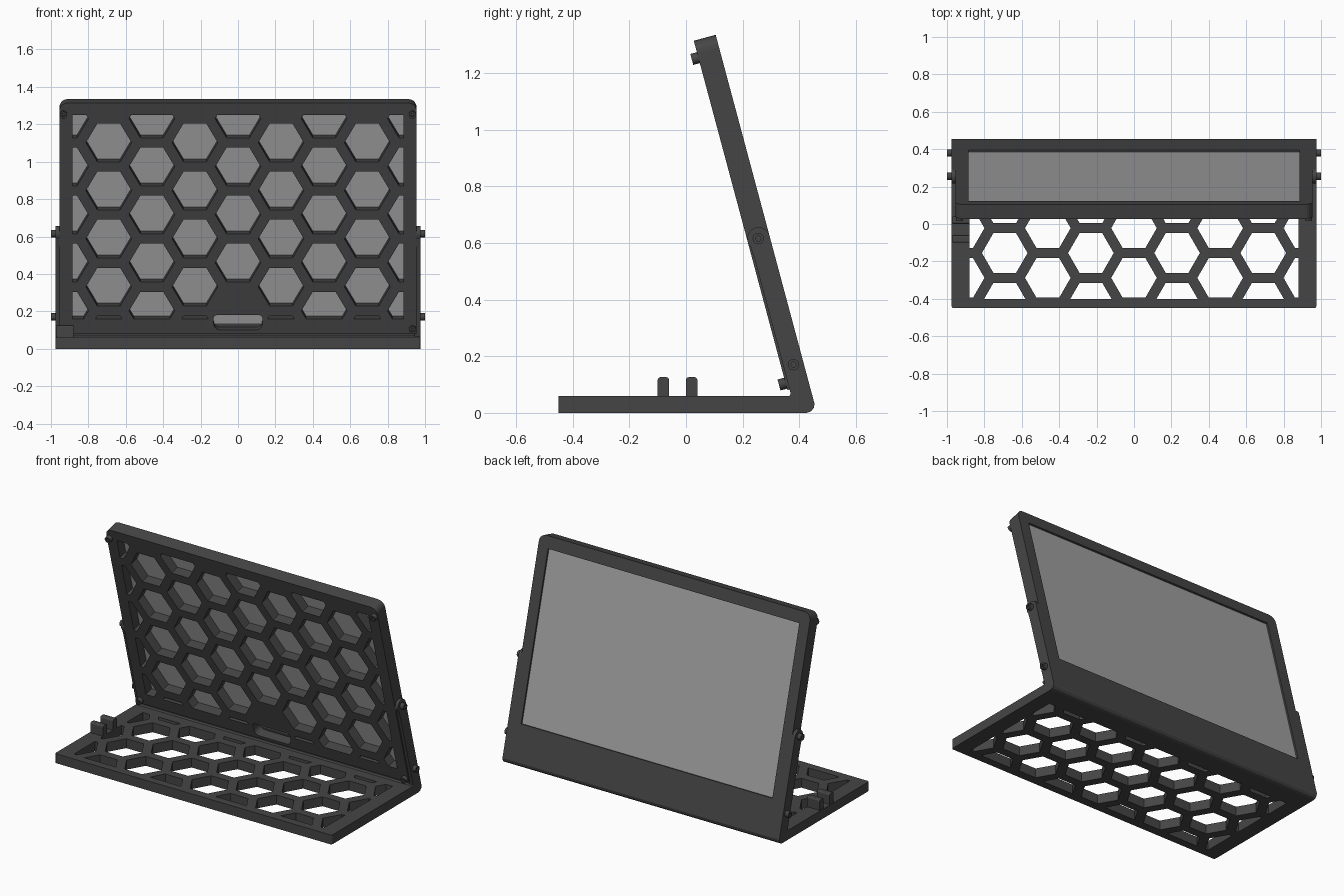
import bpy, bmesh, math
from mathutils import Matrix, Vector

if "Cube" in bpy.data.objects:
    bpy.data.objects.remove(bpy.data.objects["Cube"])

TILT = math.radians(15)
PIVOT_Y = 0.4625          # where the tilted back face meets the ground
PITCH, HEX_R = 0.266, 0.122
COL = PITCH * math.sqrt(3) / 2


def material(name, v):
    m = bpy.data.materials.new(name)
    m.diffuse_color = (v, v, v, 1)
    m.use_nodes = True
    m.node_tree.nodes["Principled BSDF"].inputs["Base Color"].default_value = m.diffuse_color
    return m


DARK = material("dark_plastic", 0.06)
GRAY = material("gray_screen", 0.36)

# Local plane matrices: panel plane (x, height, toward front) and side plane (y, z, x)
PANEL = Matrix.Translation((0, PIVOT_Y, 0)) @ Matrix.Rotation(math.pi / 2 + TILT, 4, 'X')
SIDE = Matrix(((0, 0, 1, 0), (1, 0, 0, 0), (0, 1, 0, 0), (0, 0, 0, 1)))
FLAT = Matrix.Identity(4)


def plate(name, outer, holes, w0, w1, mat4, mat=DARK):
    """Extrude an outline with holes between two depths of a plane."""
    cu = bpy.data.curves.new(name, 'CURVE')
    cu.dimensions, cu.fill_mode, cu.extrude = '2D', 'BOTH', abs(w1 - w0) / 2
    for loop in [outer] + holes:
        sp = cu.splines.new('POLY')
        sp.points.add(len(loop) - 1)
        for p, (u, v) in zip(sp.points, loop):
            p.co = (u, v, 0, 1)
        sp.use_cyclic_u = True
    tmp = bpy.data.objects.new(name + "_curve", cu)
    bpy.context.collection.objects.link(tmp)
    bpy.context.view_layer.update()
    me = bpy.data.meshes.new_from_object(
        tmp.evaluated_get(bpy.context.evaluated_depsgraph_get()))
    bpy.data.objects.remove(tmp)
    me.transform(mat4 @ Matrix.Translation((0, 0, (w0 + w1) / 2)))
    bm = bmesh.new()
    bm.from_mesh(me)
    bmesh.ops.remove_doubles(bm, verts=bm.verts, dist=1e-5)
    bmesh.ops.recalc_face_normals(bm, faces=bm.faces)
    for f in bm.faces:
        f.smooth = False
        f.material_index = 0
    bm.to_mesh(me)
    bm.free()
    me.materials.clear()
    me.materials.append(mat)
    ob = bpy.data.objects.new(name, me)
    bpy.context.collection.objects.link(ob)
    return ob


def ngon(u, v, r, n):
    return [(u + r * math.cos(2 * math.pi * i / n), v + r * math.sin(2 * math.pi * i / n))
            for i in range(n)]


def rect(u0, u1, v0, v1, low=0.0, high=0.0):
    """Rectangle with separate corner radii for the lower and upper corners."""
    pts = []
    for cu, cv, r, a0 in ((u1, v1, high, 0), (u0, v1, high, 90), (u0, v0, low, 180), (u1, v0, low, 270)):
        if r == 0:
            pts.append((cu, cv))
            continue
        ou = cu - r if cu == u1 else cu + r
        ov = cv - r if cv == v1 else cv + r
        for k in range(6):
            a = math.radians(a0 + 18 * k)
            pts.append((ou + r * math.cos(a), ov + r * math.sin(a)))
    return pts


def clip(poly, axis, limit, sign):
    """Keep the part of a convex polygon on one side of an axis-aligned line."""
    out = []
    for a, b in zip(poly, poly[1:] + poly[:1]):
        da, db = sign * (limit - a[axis]), sign * (limit - b[axis])
        if da >= 0:
            out.append(a)
        if da * db < 0:
            out.append(tuple(Vector(a).lerp(Vector(b), da / (da - db))))
    return out


def honeycomb(v_even, u_lim, v0, v1, skip=lambda u, v: False):
    """Hexagon holes in staggered columns, trimmed to a rectangle."""
    holes = []
    for c in range(-4, 5):
        for r in range(-5, 6):
            u, v = c * COL, v_even + (r + 0.5 * (c % 2)) * PITCH
            if skip(u, v):
                continue
            p = ngon(u, v, HEX_R, 6)
            for axis, lim, sign in ((0, u_lim, 1), (0, -u_lim, -1), (1, v1, 1), (1, v0, -1)):
                p = clip(p, axis, lim, sign) if p else p
            if len(p) > 2 and max(q[1] for q in p) - min(q[1] for q in p) > 0.015:
                holes.append(p)
    return holes


def st(s, t):
    """Point in the side plane from height along the panel and depth behind it."""
    return (PIVOT_Y - s * math.sin(TILT) + t * math.cos(TILT),
            s * math.cos(TILT) + t * math.sin(TILT))


# Base plate with honeycomb
plate("base_plate", rect(-0.975, 0.975, -0.45, 0.37, low=0.012),
      honeycomb(-0.288, 0.88, -0.40, 0.30), 0, 0.06, FLAT)

# Rounded hinge block at the rear of the base
plate("hinge_block", [(0.365, 0), (0.425, 0), (0.441, 0.005), (0.451, 0.017), (0.454, 0.032),
                      st(0.09, 0), st(0.09, -0.07), (0.365, 0.06)], [], -0.975, 0.975, SIDE)

# Screen housing: honeycomb front shell with a finger slot
slot = rect(-0.13, 0.13, 0.125, 0.207, low=0.035, high=0.015)
plate("front_shell", rect(-0.955, 0.955, 0.105, 1.382, high=0.045),
      honeycomb(0.763, 0.885, 0.186, 1.315,
                lambda u, v: abs(u) < 0.01 and v < 0.3) + [slot], 0.02, 0.08, PANEL)

# Rear bezel around the screen, and the screen itself
plate("rear_bezel", rect(-0.955, 0.955, 0.04, 1.382, high=0.045),
      [rect(-0.885, 0.885, 0.26, 1.307)], 0, 0.02, PANEL)
plate("screen", rect(-0.90, 0.90, 0.145, 1.33), [], 0.011, 0.0205, PANEL, GRAY)


def screw(name, u, v, r, w0, w1, mat4):
    """Round screw head with a hexagonal socket facing the w1 side."""
    mid = w0 + (w1 - w0) * 0.5
    plate(name + "_shank", ngon(u, v, r, 20), [], w0, mid, mat4)
    plate(name + "_head", ngon(u, v, r, 20), [ngon(u, v, r * 0.5, 6)], mid, w1, mat4)


# Corner screws on the front of the housing
for sx in (-1, 1):
    for v in (0.13, 1.32):
        screw("corner_screw", sx * 0.933, v, 0.02, 0.075, 0.104, PANEL)

# Side arms with rounded tops, and their screws
cap = [st(0.648 + 0.04 * math.sin(math.radians(a)), -0.04 + 0.04 * math.cos(math.radians(a)))
       for a in range(0, 211, 15)]
arm = [st(0.04, 0)] + cap + [st(0.58, -0.072), st(0.08, -0.072)]
for sx in (-1, 1):
    plate("side_arm", arm, [], sx * 0.945, sx * 0.975, SIDE)
    for s, t in ((0.648, -0.041), (0.186, -0.036)):
        screw("side_screw", *st(s, t), 0.02, sx * 0.97, sx * 1.0, SIDE)

# Pair of cable clips on the base
for y in (-0.10, 0.0):
    plate("cable_clip", rect(y, y + 0.04, 0.05, 0.126, high=0.01), [], -0.97, -0.88, SIDE)
